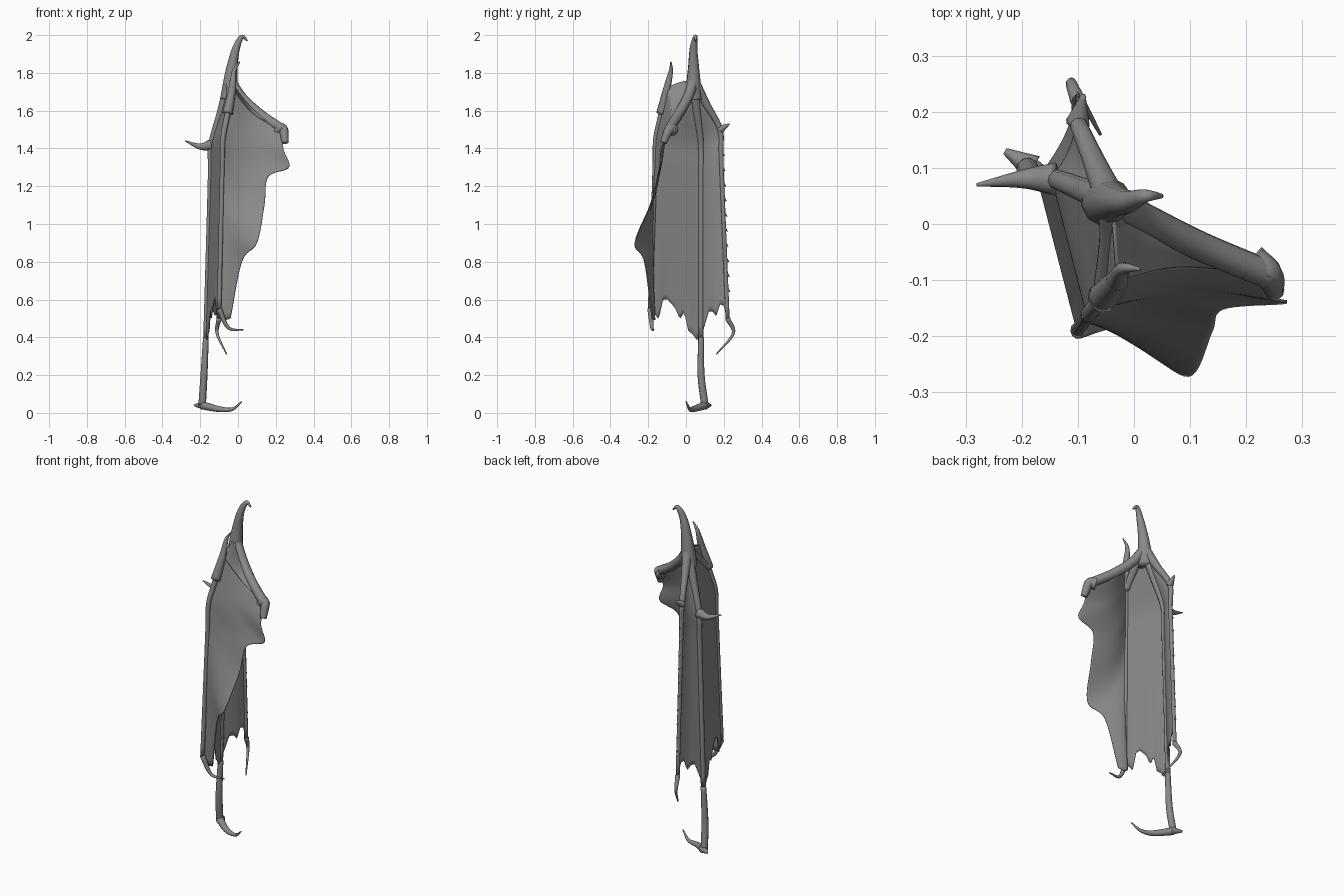
import bpy, bmesh, math, random
from mathutils import Vector

cube = bpy.data.objects.get("Cube")
if cube:
    bpy.data.objects.remove(cube, do_unlink=True)

random.seed(4)
GREY = (0.25, 0.25, 0.25, 1)
hide = bpy.data.materials.new("grey_hide")
hide.use_nodes = True
hide.diffuse_color = GREY
shader = next(n for n in hide.node_tree.nodes if n.type == 'BSDF_PRINCIPLED')
shader.inputs["Base Color"].default_value = GREY


def at(x, y, z):
    return Vector((x, y, z))


def spline(points, t):
    """Smooth curve through the points, t from 0 to 1."""
    first, last = points[0], points[-1]
    padded = [2 * first - points[1], *points, 2 * last - points[-2]]
    s = t * (len(points) - 1)
    i = min(int(s), len(points) - 2)
    s -= i
    a, b, c, d = padded[i:i + 4]
    slope_in, slope_out = (c - a) / 2, (d - b) / 2
    return (b + slope_in * s + (3 * (c - b) - 2 * slope_in - slope_out) * s**2
            + (2 * (b - c) + slope_in + slope_out) * s**3)


def add_object(name, bm):
    bmesh.ops.recalc_face_normals(bm, faces=bm.faces)
    for face in bm.faces:
        face.smooth = True
    mesh = bpy.data.meshes.new(name)
    bm.to_mesh(mesh)
    bm.free()
    mesh.materials.append(hide)
    obj = bpy.data.objects.new(name, mesh)
    bpy.context.collection.objects.link(obj)
    return obj


def bone(name, points, root, tip, power=1, sides=10):
    """Tube along the points, its radius easing from root to tip."""
    count = 8 * (len(points) - 1)
    path = [spline(points, i / count) for i in range(count + 1)]
    bm, rings = bmesh.new(), []
    side = (path[1] - path[0]).orthogonal()
    for i, centre in enumerate(path):
        tangent = (path[min(i + 1, count)] - path[max(i - 1, 0)]).normalized()
        side = (side - tangent * side.dot(tangent)).normalized()
        up = tangent.cross(side)
        radius = tip + (root - tip) * (1 - i / count) ** power
        angles = [math.tau * k / sides for k in range(sides)]
        rings.append([bm.verts.new(centre + radius * (side * math.cos(a) + up * math.sin(a)))
                      for a in angles])
    for low, high in zip(rings, rings[1:]):
        for k in range(sides):
            bm.faces.new((low[k], low[k - 1], high[k - 1], high[k]))
    bm.faces.new(rings[0])
    bm.faces.new(rings[-1])
    add_object(name, bm)


def membrane(name, left, right, belly, tears=0, across=32, down=60):
    """Skin stretched between two edges, with a ragged lower hem."""
    drops = [random.uniform(-0.12, 0.04) for _ in range(tears)]
    drops = [Vector((0, 0, d)) for d in [0, *drops, 0]]
    bm, grid = bmesh.new(), []
    for j in range(down + 1):
        v = j / down
        a, b = spline(left, v), spline(right, v)
        row = []
        for i in range(across + 1):
            u = i / across
            s = u * (len(drops) - 1)
            k = min(int(s), len(drops) - 2)
            drop = drops[k].lerp(drops[k + 1], s - k)
            hem = max(0, 4 * v - 3) ** 2
            row.append(bm.verts.new(a.lerp(b, u) + belly * math.sin(math.pi * u) - drop * hem))
        grid.append(row)
    for upper, lower in zip(grid, grid[1:]):
        for i in range(across):
            bm.faces.new((upper[i], upper[i + 1], lower[i + 1], lower[i]))
    solid = add_object(name, bm).modifiers.new("thickness", 'SOLIDIFY')
    solid.thickness = 0.005
    solid.offset = 0


def finger_path(root, knuckle, hem):
    return [root, root.lerp(knuckle, 0.5), knuckle,
            knuckle.lerp(hem, 0.15), knuckle.lerp(hem, 0.5), hem]


# Joints shared by bones and skins
wrist = at(-.04, .04, 1.76)
thumb_base = at(-.03, -.1, 1.72)
rear_knuckle, rear_hem = at(-.1, .18, 1.5), at(-.1, .22, .5)
middle_knuckle, middle_hem = at(-.14, .08, 1.42), at(-.17, .08, .4)
front_knuckle, front_hem = at(-.08, -.16, 1.45), at(-.1, -.19, .55)
shoulder = at(.24, -.09, 1.5)

rear = finger_path(wrist, rear_knuckle, rear_hem)
middle = finger_path(wrist, middle_knuckle, middle_hem)
front = finger_path(thumb_base, front_knuckle, front_hem)
arm = [wrist, at(.02, .01, 1.67), at(.12, -.04, 1.58), shoulder]

# Finger shafts
bone("rear_finger", rear, .03, .011, 3)
bone("middle_finger", middle, .03, .014, 3)
bone("front_finger", front, .02, .012, 3)

# Horns at the wrist and thumb
bone("wrist_horn", [wrist - at(.01, 0, .1), wrist, at(-.03, .04, 1.84),
                    at(-.01, .04, 1.93), at(.02, .05, 1.99), at(.05, .05, 1.97)], .045, .004)
bone("thumb_horn", [front[1], thumb_base, at(-.02, -.08, 1.81), at(.01, -.08, 1.86)], .028, .003)

# Hooks and claws on the finger ends
bone("rear_hook", [rear_hem, at(-.11, .25, .42), at(-.06, .16, .31)], .014, .003)
bone("front_hook", [front_hem, at(-.05, -.18, .45), at(.03, -.17, .44)], .015, .003)
bone("middle_tip", [middle_hem, at(-.18, .08, .2), at(-.19, .1, .04)], .015, .02, 2)
bone("middle_claw", [at(-.19, .1, .04), at(-.1, .04, .02), at(-.03, .02, .02),
                     at(.02, 0, .06)], .022, .003)
bone("middle_heel", [at(-.18, .1, .04), at(-.23, .13, .04)], .024, .006)

# Spurs on the knuckles
bone("rear_spur", [rear_knuckle, at(-.09, .23, 1.53)], .022, .004)
bone("middle_spur", [middle_knuckle, at(-.2, .08, 1.41), at(-.28, .07, 1.44)], .03, .003)

# Forearm, ending in a blunt shoulder
bone("forearm", arm, .028, .026)
bone("shoulder", [shoulder - at(.03, -.02, 0), shoulder, at(.25, -.12, 1.43)], .034, .018)
bone("wrist_brace", [wrist, at(-.04, -.03, 1.69), front[1]], .026, .02)

# Skins between the fingers
membrane("rear_skin", rear, middle, at(.01, 0, 0), 6)
membrane("outer_skin", middle, front, at(0, 0, 0), 11)

# Inner skin sweeping out to a pointed free edge, and its fold along the arm
free_edge = [shoulder, at(.24, -.13, 1.4), at(.27, -.14, 1.3), at(.16, -.15, 1.25),
             at(.14, -.19, 1.1), at(.1, -.27, .9), at(.02, -.22, .8), at(-.04, -.18, .5)]
fold = at(-.02, .02, -.03)
membrane("inner_skin", front, free_edge, fold)
crest = [thumb_base, thumb_base.lerp(shoulder, 0.5) + fold, shoulder]
membrane("arm_skin", arm, crest, at(0, 0, .01))

# Barbs down the rear finger
for i in range(10):
    base = rear_knuckle.lerp(rear_hem, 0.12 + i * 0.08)
    bone(f"rear_barb_{i + 1}", [base, base + at(0, .02, -.02)], .012, .002, sides=6)
